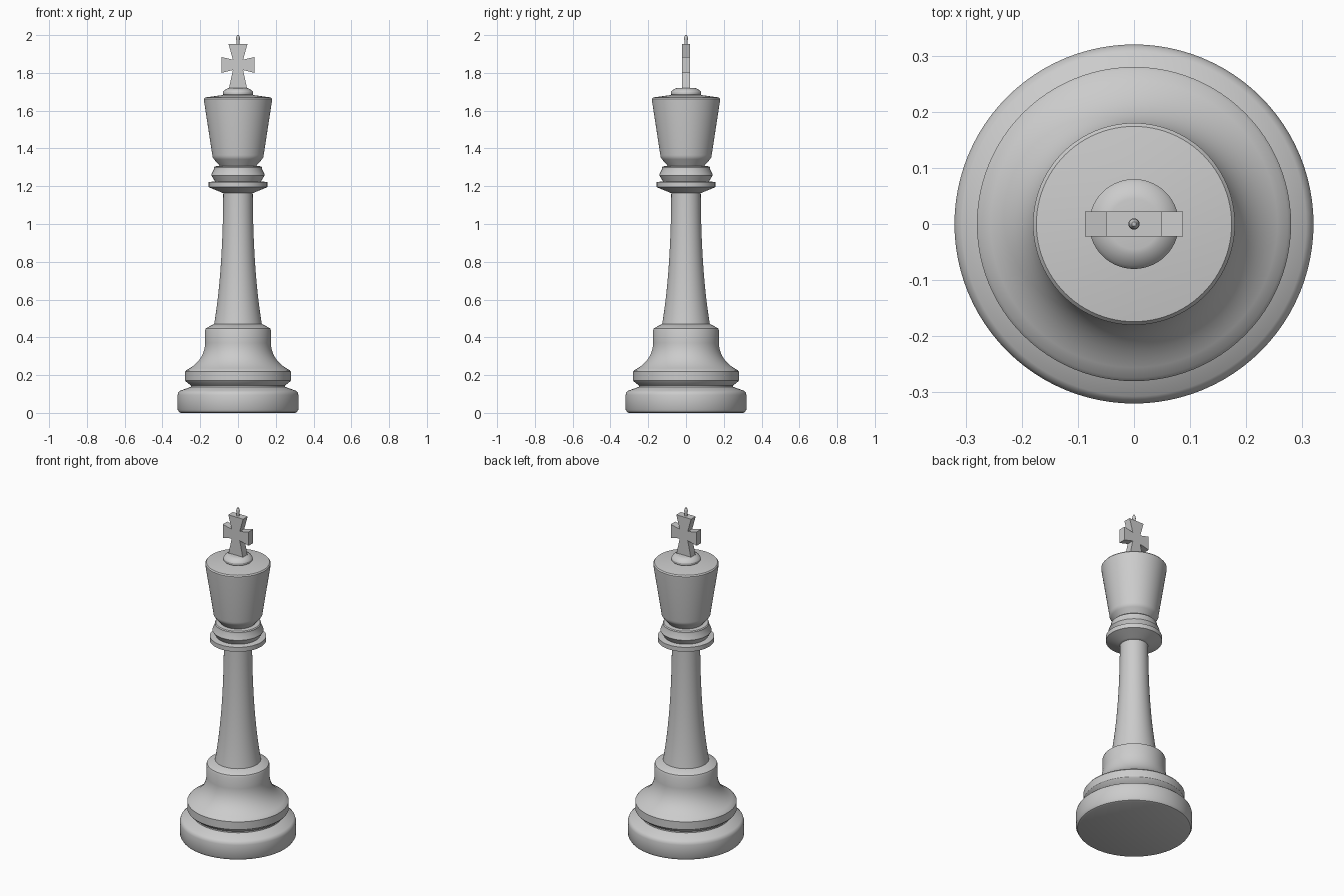
import bpy, bmesh, math

if "Cube" in bpy.data.objects:
    bpy.data.objects.remove(bpy.data.objects["Cube"])

SIDES = 96


def finish(name, bm):
    bmesh.ops.remove_doubles(bm, verts=bm.verts, dist=1e-5)
    bmesh.ops.recalc_face_normals(bm, faces=bm.faces)
    me = bpy.data.meshes.new(name)
    bm.to_mesh(me)
    bm.free()
    ob = bpy.data.objects.new(name, me)
    bpy.context.collection.objects.link(ob)
    return ob


def lathe(name, profile):
    """Spin (radius, height) points around z, capping both ends."""
    bm = bmesh.new()
    pts = [(0, profile[0][1])] + profile + [(0, profile[-1][1])]
    vs = [bm.verts.new((r, 0, z)) for r, z in pts]
    es = [bm.edges.new(p) for p in zip(vs, vs[1:])]
    bmesh.ops.spin(bm, geom=vs + es, axis=(0, 0, 1), cent=(0, 0, 0),
                   steps=SIDES, angle=math.tau)
    ob = finish(name, bm)
    bpy.ops.object.select_all(action='DESELECT')
    ob.select_set(True)
    bpy.context.view_layer.objects.active = ob
    bpy.ops.object.shade_smooth_by_angle(angle=math.radians(30))
    return ob


def curve(a, b, c, n=10):
    """Quadratic curve from a to c, pulled toward b."""
    return [tuple((1-t)**2*p + 2*t*(1-t)*q + t*t*s for p, q, s in zip(a, b, c))
            for t in (i / n for i in range(n + 1))]


# Foot disc, waist groove and flared skirt
lathe("base", [(.303, 0), (.312, .004), (.32, .018), (.32, .095), (.316, .108),
               (.307, .117), (.25, .138), (.25, .146), (.276, .166), (.28, .172), (.28, .218)]
      + curve((.274, .226), (.178, .275), (.174, .37))
      + [(.174, .438), (.17, .448), (.128, .47)])

# Tapering stem
lathe("stem", curve((.128, .46), (.08, .74), (.078, 1.17), 20))

# Stacked collar rings
lathe("collar", [(.078, 1.163), (.09, 1.168), (.155, 1.195), (.155, 1.222), (.122, 1.226),
                 (.141, 1.258), (.139, 1.266), (.127, 1.29), (.127, 1.3),
                 (.122, 1.305), (.095, 1.308)])

# Crown head
lathe("crown", [(.095, 1.303), (.1, 1.312), (.128, 1.343), (.135, 1.355), (.136, 1.365),
                (.18, 1.652), (.18, 1.663), (.174, 1.67), (.07, 1.684)])

# Button under the cross
lathe("crown_button", [(.074, 1.678), (.08, 1.687), (.08, 1.697), (.074, 1.707),
                       (.055, 1.718), (.045, 1.72)])

# Flared cross: right half outline, mirrored to the left
half = [(.048, 1.718), (.027, 1.815), (.087, 1.80), (.087, 1.884),
        (.027, 1.87), (.05, 1.952)]
outline = half + [(-x, z) for x, z in reversed(half)]
bm = bmesh.new()
face = bm.faces.new([bm.verts.new((x, -.022, z)) for x, z in outline])
ext = bmesh.ops.extrude_face_region(bm, geom=[face])
bmesh.ops.translate(bm, vec=(0, .044, 0),
                    verts=[v for v in ext["geom"] if isinstance(v, bmesh.types.BMVert)])
if not any(abs(f.normal.y) > .9 and f.calc_center_median().y < -.02 for f in bm.faces):
    bm.faces.new([v for v in bm.verts if v.co.y < -.02])
finish("cross", bm)

# Finial pin
lathe("finial", [(.008, 1.945), (.008, 1.968), (.01, 1.978), (.009, 1.99), (.004, 2.0)])
